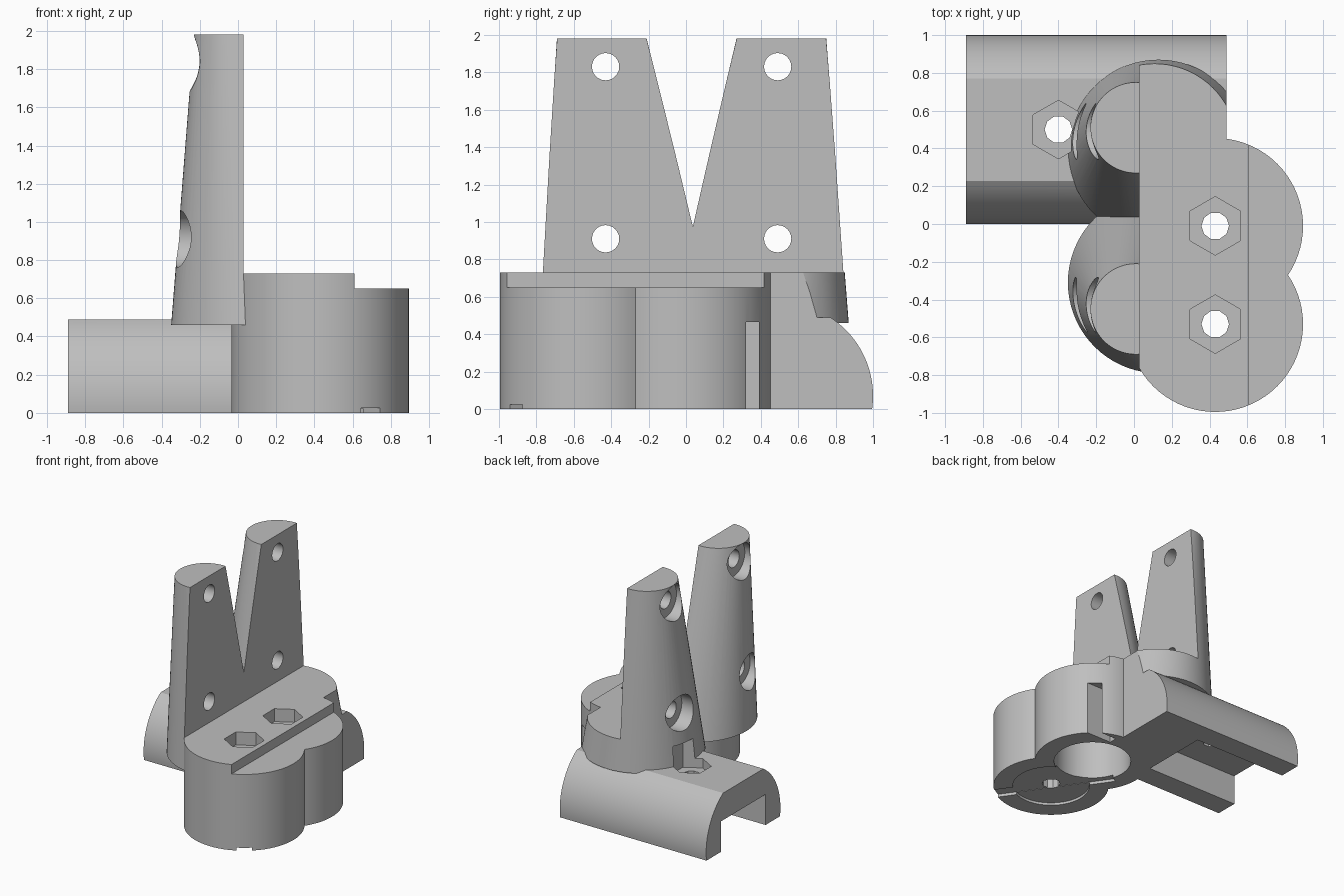
import bpy, bmesh
from math import sin, cos, pi, sqrt, asin
from mathutils import Matrix

old = bpy.data.objects.get("Cube")
if old:
    bpy.data.objects.remove(old, do_unlink=True)

grey = bpy.data.materials.new("light_grey")
grey.use_nodes = True
grey.diffuse_color = (0.52, 0.52, 0.52, 1)
grey.node_tree.nodes["Principled BSDF"].inputs["Base Color"].default_value = grey.diffuse_color


def ring(center, r, n=72, axis="z", start=0.0):
    """Points of a circle or regular polygon around an axis."""
    x, y, z = center
    pts = []
    for i in range(n):
        a = start + 2 * pi * i / n
        u, v = r * cos(a), r * sin(a)
        pts.append((x + u, y + v, z) if axis == "z" else (x, y + u, z + v))
    return pts


def loft(name, first, last):
    """Closed solid between two matching loops."""
    bm = bmesh.new()
    a = [bm.verts.new(p) for p in first]
    b = [bm.verts.new(p) for p in last]
    n = len(a)
    bm.faces.new(a)
    bm.faces.new(b)
    for i in range(n):
        j = (i + 1) % n
        bm.faces.new((a[i], a[j], b[j], b[i]))
    bmesh.ops.recalc_face_normals(bm, faces=bm.faces)
    mesh = bpy.data.meshes.new(name)
    bm.to_mesh(mesh)
    bm.free()
    mesh.materials.append(grey)
    obj = bpy.data.objects.new(name, mesh)
    bpy.context.collection.objects.link(obj)
    return obj


def box(name, x0, x1, y0, y1, z0, z1):
    rect = [(x0, y0), (x1, y0), (x1, y1), (x0, y1)]
    return loft(name, [(x, y, z0) for x, y in rect], [(x, y, z1) for x, y in rect])


def cylinder(name, x, y, z0, z1, r, n=72, start=0.0):
    return loft(name, ring((x, y, z0), r, n, "z", start), ring((x, y, z1), r, n, "z", start))


def rod(name, x0, x1, y, z, r, n=40):
    return loft(name, ring((x0, y, z), r, n, "x"), ring((x1, y, z), r, n, "x"))


def combine(target, tool, operation):
    mod = target.modifiers.new(operation.lower(), "BOOLEAN")
    mod.operation = operation
    mod.solver = "EXACT"
    mod.object = tool
    bpy.context.view_layer.objects.active = target
    bpy.ops.object.modifier_apply(modifier=mod.name)
    bpy.data.objects.remove(tool, do_unlink=True)


def cut(target, tool):
    combine(target, tool, "DIFFERENCE")


BASE_X, FRONT_Y, BACK_Y, TOP = 0.43, -0.53, -0.01, 0.73

# Twin-lobed base
body = cylinder("clamp_body", BASE_X, FRONT_Y, 0, TOP, 0.465)
combine(body, cylinder("back_lobe", BASE_X, BACK_Y, 0, TOP, 0.465), "UNION")

# Rounded channel block running sideways
r, zc, flat = 0.5, 0.07, 0.49
low, high = asin(-zc / r), asin((flat - zc) / r)
arc = [low + (high - low) * i / 20 for i in range(21)]
profile = [(0.5 + r * cos(a), zc + r * sin(a)) for a in arc]
profile += [(1 - y, z) for y, z in reversed(profile)]
channel = loft("channel", [(-0.89, y, z) for y, z in profile],
               [(0.49, y, z) for y, z in profile])
combine(body, channel, "UNION")

# Leaning tapered pillars, wide at the bottom
for bottom_y, top_y in ((-0.31, -0.45), (0.39, 0.51)):
    pillar = loft("pillar", ring((0.13, bottom_y, 0.46), 0.48),
                  ring((0.01, top_y, 1.98), 0.24))
    cut(pillar, box("side_trim", 0.49, 1, -2, 2, 0, 3))
    cut(pillar, box("face_trim", 0.03, 1, -2, 2, TOP, 3))
    combine(body, pillar, "UNION")

# Lower step along the outer side of the base
cut(body, box("step", 0.61, 2, -2, 2, 0.65, 1))

# Rectangular groove under the channel
cut(body, box("groove", -1.2, 0, 0.2, 0.8, -0.2, 0.26))

# Socket and side slot under the back lobe
cut(body, cylinder("socket", BASE_X, BACK_Y, -0.2, 0.45, 0.31))
cut(body, box("side_slot", 0.52, 1, 0.32, 0.39, -0.2, 0.465))

# Shallow recess and slanted key notch under the front lobe
cut(body, cylinder("recess", BASE_X, FRONT_Y, -0.1, 0.022, 0.31))
notch = box("notch", -0.52, 0.52, -0.06, 0.06, -0.1, 0.025)
notch.data.transform(Matrix.Translation((BASE_X, FRONT_Y, 0)) @ Matrix.Rotation(-0.96, 4, "Z"))
cut(body, notch)

# Hexagonal nut pockets with bolt bores
for x, y, z0, z1 in ((BASE_X, FRONT_Y, 0.62, 0.9), (BASE_X, BACK_Y, 0.62, 0.9),
                     (-0.4, 0.5, 0.41, 0.66)):
    cut(body, cylinder("nut_pocket", x, y, z0, z1, 0.155, 6, pi / 6))
    cut(body, cylinder("bolt_bore", x, y, -0.2, z0 + 0.03, 0.073, 10))

# Cross holes with counterbores through both pillars
for y in (-0.43, 0.49):
    for z, floor in ((0.91, -0.2), (1.83, -0.15)):
        cut(body, rod("cross_hole", -0.6, 0.3 if z > 1 else 0.2, y, z, 0.073, 24))
        cut(body, rod("counterbore", -0.6, floor, y, z, 0.148))

bpy.ops.object.select_all(action="DESELECT")
body.select_set(True)
bpy.context.view_layer.objects.active = body
bpy.ops.object.shade_smooth_by_angle(angle=0.5)
